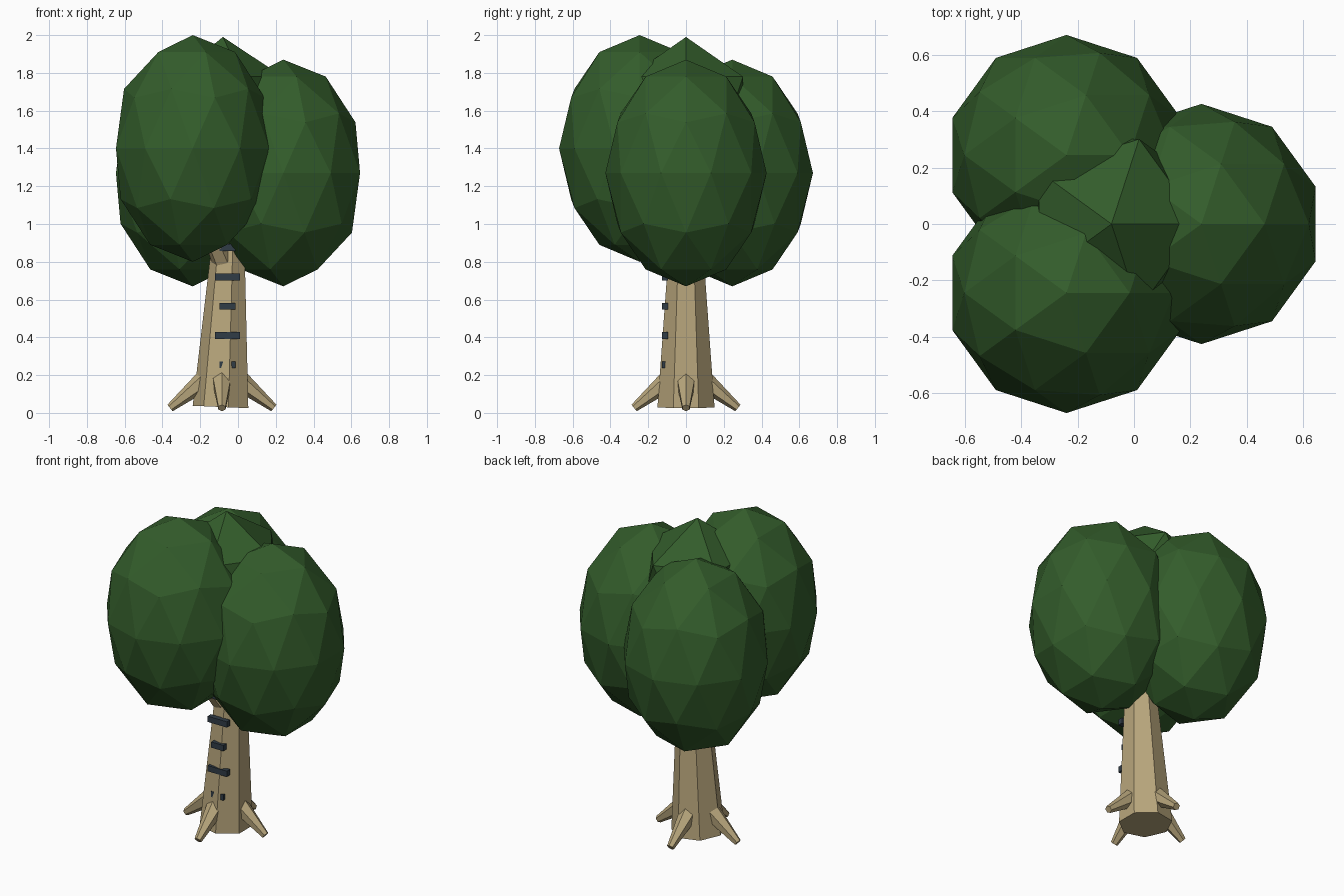
import bpy, bmesh, math
from mathutils import Vector, Matrix

if "Cube" in bpy.data.objects:
    bpy.data.objects.remove(bpy.data.objects["Cube"])


def material(name, color):
    m = bpy.data.materials.new(name)
    m.diffuse_color = (*color, 1)
    m.use_nodes = True
    m.node_tree.nodes["Principled BSDF"].inputs["Base Color"].default_value = m.diffuse_color
    return m


BARK = material("bark", (0.479, 0.381, 0.202))
LEAF = material("leaf_green", (0.033, 0.108, 0.024))
SLATE = material("dark_slate", (0.030, 0.045, 0.062))


def finish(name, bm, mat):
    bmesh.ops.recalc_face_normals(bm, faces=bm.faces)
    me = bpy.data.meshes.new(name)
    bm.to_mesh(me)
    bm.free()
    me.materials.append(mat)
    ob = bpy.data.objects.new(name, me)
    bpy.context.collection.objects.link(ob)
    return ob


def tapered(name, a, b, r1, r2, sides, up):
    """Faceted cone from a to b with one ridge facing the up direction."""
    a, b = Vector(a), Vector(b)
    d = (b - a).normalized()
    u = Vector(up)
    u = (u - d * u.dot(d)).normalized()
    v = d.cross(u)
    bm = bmesh.new()
    rings = []
    for p, r in ((a, r1), (b, r2)):
        rings.append([bm.verts.new(p + r * (math.cos(t) * u + math.sin(t) * v))
                      for t in (math.tau * i / sides for i in range(sides))])
    for i in range(sides):
        j = (i + 1) % sides
        bm.faces.new((rings[0][i], rings[0][j], rings[1][j], rings[1][i]))
    for ring in rings:
        bm.faces.new(ring)
    return finish(name, bm, BARK)


def foliage(name, center, radius, height, subdiv):
    bm = bmesh.new()
    bmesh.ops.create_icosphere(
        bm, subdivisions=subdiv, radius=1,
        matrix=Matrix.Translation(center) @ Matrix.Diagonal((radius, radius, height, 1)))
    return finish(name, bm, LEAF)


# Slightly leaning seven-sided trunk
tapered("trunk", (-0.085, 0, 0.031), (-0.040, 0, 1.07), 0.155, 0.078, 7, (-1, 0, 0))

# Four roots around the base
for i in range(4):
    c, s = round(math.cos(i * math.pi / 2)), round(math.sin(i * math.pi / 2))
    tapered(f"root_{i + 1}", (-0.085 + 0.07 * c, 0.07 * s, 0.19),
            (-0.085 + 0.275 * c, 0.275 * s, 0.026), 0.060, 0.022, 6, (0, 0, 1))

# Branches reaching into the crowns
for i, tip in enumerate([(0.17, 0, 1.08), (-0.21, -0.2, 1.12), (-0.21, 0.2, 1.08)]):
    tapered(f"branch_{i + 1}", (-0.05, 0, 0.74), tip, 0.065, 0.045, 6, (0, 0, 1))

# Crowns
foliage("crown_front", (-0.24, -0.245, 1.40), 0.427, 0.60, 2)
foliage("crown_back", (-0.24, 0.245, 1.27), 0.427, 0.60, 2)
foliage("crown_right", (0.24, 0, 1.27), 0.427, 0.60, 2)
foliage("crown_center", (-0.08, 0, 1.61), 0.355, 0.38, 1)

# Climbing steps, alternating narrow and wide
for i in range(5):
    half = 0.067 if i % 2 else 0.042
    bm = bmesh.new()
    bmesh.ops.create_cube(
        bm, size=1,
        matrix=Matrix.Translation((-0.056, -0.11, 0.255 + 0.155 * i))
        @ Matrix.Diagonal((2 * half, 0.032, 0.036, 1)))
    finish(f"step_{i + 1}", bm, SLATE)
